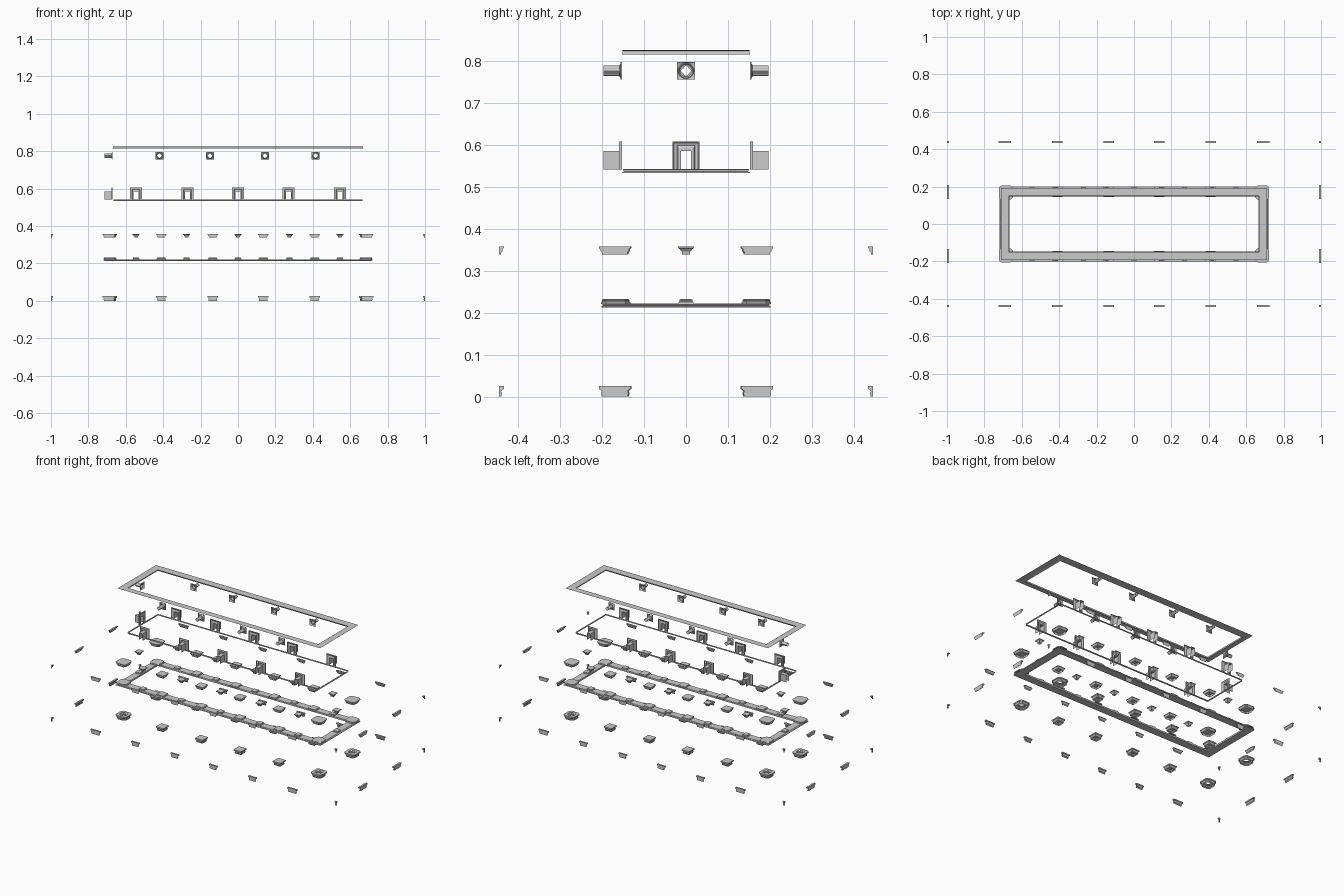
import bpy, bmesh, math
from mathutils import Matrix, Vector

if "Cube" in bpy.data.objects:
    bpy.data.objects.remove(bpy.data.objects["Cube"])


def finish(bm, name):
    bmesh.ops.recalc_face_normals(bm, faces=bm.faces)
    me = bpy.data.meshes.new(name)
    bm.to_mesh(me)
    bm.free()
    ob = bpy.data.objects.new(name, me)
    bpy.context.collection.objects.link(ob)
    return ob


def bridge(bm, loops, closed=True):
    """Skin a list of equally long point loops; returns the vertex rings."""
    rings = [[bm.verts.new(p) for p in lp] for lp in loops]
    n = len(rings[0])
    for a, b in zip(rings, rings[1:]):
        for i in range(n if closed else n - 1):
            j = (i + 1) % n
            bm.faces.new((a[i], a[j], b[j], b[i]))
    return rings


def rect(cx, cy, hx, hy, z, c=0.0):
    """Rectangle loop, with corner cut c if wanted."""
    if c == 0:
        pts = [(-hx, -hy), (hx, -hy), (hx, hy), (-hx, hy)]
    else:
        pts = [(-hx + c, -hy), (hx - c, -hy), (hx, -hy + c), (hx, hy - c),
               (hx - c, hy), (-hx + c, hy), (-hx, hy - c), (-hx, -hy + c)]
    return [(cx + x, cy + y, z) for x, y in pts]


def block(bm, cx, cy, half, profile, z0, cut=0.0, hole=0.0):
    """Square moulded block: profile is (inset, height) pairs."""
    loops = [rect(cx, cy, half - o, half - o, z0 + h, cut) for o, h in profile]
    if hole:
        loops.append(rect(cx, cy, hole, hole, z0 + profile[-1][1], cut * 0.6))
    rings = bridge(bm, loops)
    if not hole:
        bm.faces.new(rings[-1])


def frame(name, hx, hy, profile, closed):
    """Rectangular ring swept from (offset, z) pairs."""
    prof = profile + profile[:1] if closed else profile
    bm = bmesh.new()
    bridge(bm, [rect(0, 0, hx + o, hy + o, z) for o, z in prof])
    bmesh.ops.remove_doubles(bm, verts=bm.verts, dist=1e-5)
    finish(bm, name)


WX, WY = 0.67, 0.153          # inner faces of the missing walls

# Wall top with its inner lip, floor moulding, and lower sill
frame("wall_top", WX, WY, [(0.04, 0.825), (0, 0.825), (-0.003, 0.823),
                           (-0.001, 0.819), (0, 0.815)], False)
frame("floor_moulding", WX, WY, [(0, 0.542), (-0.004, 0.541), (-0.005, 0.536),
                                 (0, 0.533)], False)
frame("sill_frame", WX, WY, [(0.044, 0.222), (0.046, 0.219), (0.044, 0.217), (0.048, 0.215),
                             (0.048, 0.212), (0, 0.212), (0, 0.222)], True)

# Column positions around the wall line
CX, CY = 0.685, 0.1675
mains = [(x, s * 0.1725) for x in (-0.41, -0.135, 0.135, 0.41) for s in (-1, 1)]
corners = [(sx * CX, sy * CY) for sx in (-1, 1) for sy in (-1, 1)]
smalls = [(x, s * 0.1725) for x in (-0.545, -0.275, 0, 0.275, 0.545) for s in (-1, 1)]
smalls += [(-0.693, 0), (0.693, 0)]

LOW = [(0.006, 0), (0.006, 0.004), (0.0045, 0.006), (0.0045, 0.009),
       (0.007, 0.011), (0.004, 0.016), (0, 0.018), (0, 0.025)]
HIGH = [(0.007, 0), (0.007, 0.005), (0.004, 0.008), (0.003, 0.013), (0, 0.016), (0, 0.02)]
BASE = [(0, 0), (0, 0.004), (0.003, 0.006), (0.002, 0.009), (0.005, 0.011)]
CORBEL = [(0.010, 0), (0.009, 0.007), (0.004, 0.013), (0, 0.016), (0, 0.02)]


def group(name, spots, half, profile, z0, cut=0.0, hole=0.0):
    bm = bmesh.new()
    for x, y in spots:
        block(bm, x, y, half, profile, z0, cut, hole)
    finish(bm, name)


group("lower_capitals", mains, 0.027, LOW, 0.0)
group("lower_corner_capitals", corners, 0.0375, LOW, 0.0, 0.012, 0.02)
group("upper_capitals", mains, 0.027, HIGH, 0.338)
group("upper_corner_capitals", corners, 0.0375, HIGH, 0.338, 0.012)
group("upper_small_corbels", smalls, 0.019, CORBEL, 0.338)
group("column_bases", mains, 0.026, BASE, 0.221)
group("corner_bases", corners, 0.035, BASE, 0.221, 0.012)
group("small_bases", smalls, 0.018, BASE, 0.221)


# Outer pilaster capitals: projection from wall grows towards the top
def pilasters(name, z0, profile):
    bm = bmesh.new()
    YO, XO = 0.445, 1.0
    for o, side in ((YO, 'y'), (XO, 'x')):
        spots = [(u, 0.0335 if abs(u) > 0.6 else 0.0275)
                 for u in (-0.69, -0.41, -0.135, 0.135, 0.41, 0.69)]
        if side == 'x':
            spots = [(-0.17, 0.0375), (0.17, 0.0375)]
        for u, half in spots:
            for s in (-1, 1):
                loops = []
                for inset, h in profile:
                    d = 0.0115 - inset
                    mid, w = s * (o - d / 2), half - inset
                    loops.append(rect(u, mid, w, d / 2, z0 + h) if side == 'y'
                                 else rect(mid, u, d / 2, w, z0 + h))
                bm.faces.new(bridge(bm, loops)[-1])
    for sx in (-1, 1):
        for sy in (-1, 1):
            loops = []
            for inset, h in profile:
                d = 0.0115 - inset
                loops.append(rect(sx * (XO - d / 2), sy * (YO - d / 2), d / 2, d / 2, z0 + h))
            bm.faces.new(bridge(bm, loops)[-1])
    finish(bm, name)


pilasters("lower_outer_pilaster_capitals", 0.0, LOW)
pilasters("upper_outer_pilaster_capitals", 0.338, HIGH)


# Openings are modelled facing -y with depth d outward, then turned to each wall
def on_walls(xs, z):
    mats = [Matrix.Translation((x, -WY, z)) for x in xs]
    mats += [Matrix.Translation((x, WY, z)) @ Matrix.Rotation(math.pi, 4, 'Z') for x in xs]
    mats.append(Matrix.Translation((-WX, 0, z)) @ Matrix.Rotation(-math.pi / 2, 4, 'Z'))
    return mats


# Doorways: reveal plus stepped surround on the inner side
DOOR = [(0.0125, 0.044, 0.044), (0.0125, 0.044, 0.001), (0.019, 0.051, 0.001),
        (0.021, 0.057, 0.004), (0.029, 0.062, 0.002), (0.030, 0.064, 0), (0.0325, 0.066, 0),
        (0.0325, 0.066, 0.006)]
bm = bmesh.new()
for m in on_walls((-0.545, -0.27, 0, 0.27, 0.545), 0.541):
    bridge(bm, [[m @ Vector(p) for p in ((-w, -d, 0), (-w, -d, t), (w, -d, t), (w, -d, 0))]
                for w, t, d in DOOR], False)
finish(bm, "doorways")


# Small windows: lobed tunnel, round moulding, square plate
def circ(r, d, kind="round"):
    pts = []
    for i in range(16):
        a = math.tau * i / 16
        c, s = math.cos(a), math.sin(a)
        k = r
        if kind == "lobed":
            k = r * (0.85 + 0.15 * math.cos(4 * a))
        elif kind == "square":
            k = r / max(abs(c), abs(s))
        pts.append(Vector((k * c, -d, k * s)))
    return pts


WINDOW = [circ(0.0125, 0.044, "lobed"), circ(0.0125, 0.005, "lobed"), circ(0.0145, 0.005),
          circ(0.0175, 0.001), circ(0.019, 0.003), circ(0.021, 0.0, "square"),
          circ(0.021, 0.003, "square")]
bm = bmesh.new()
for m in on_walls((-0.42, -0.15, 0.145, 0.415), 0.776):
    bridge(bm, [[m @ p for p in lp] for lp in WINDOW])
finish(bm, "round_windows")
